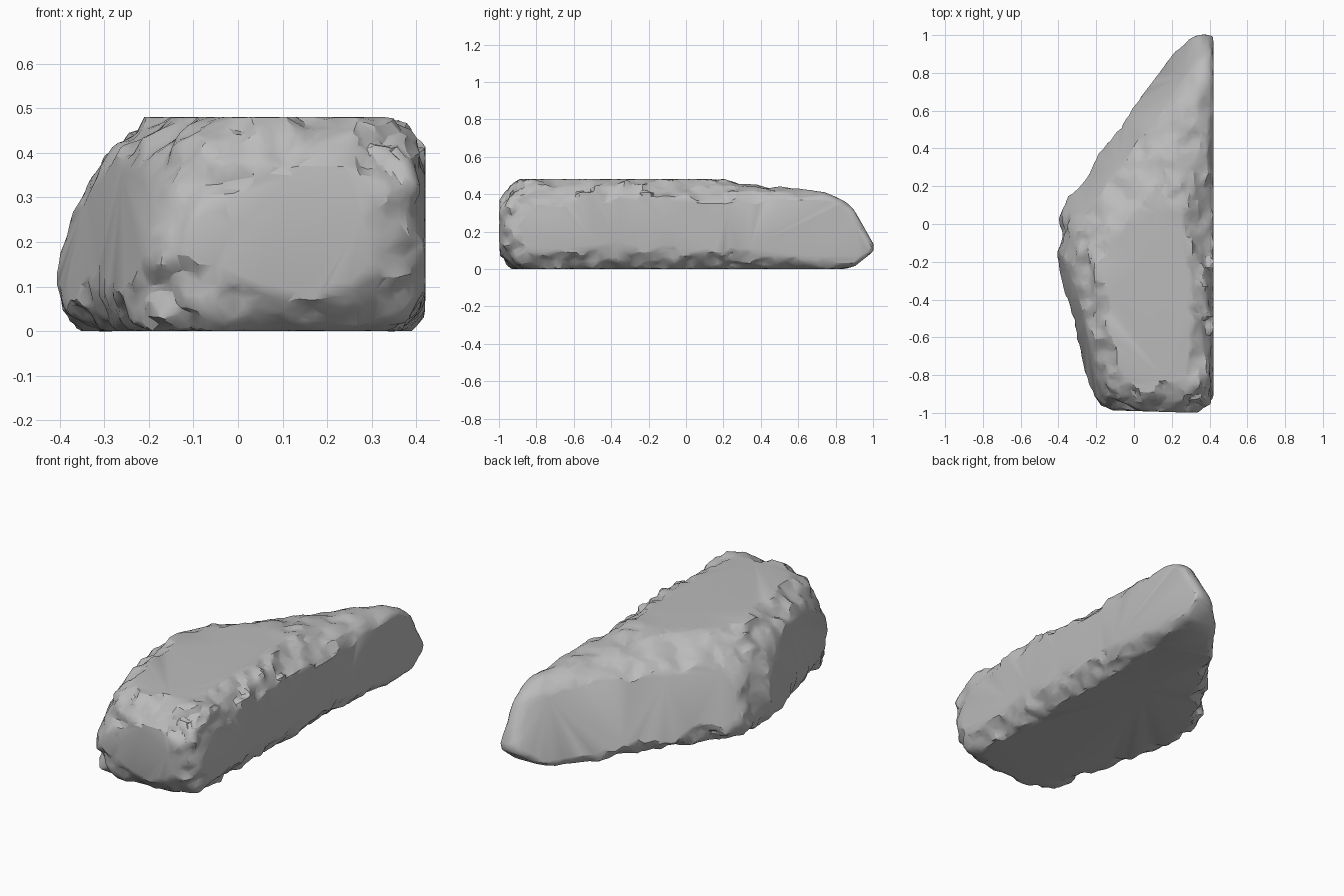
import bpy, bmesh
from mathutils import Vector, noise

cube = bpy.data.objects.get("Cube")
if cube:
    bpy.data.objects.remove(cube, do_unlink=True)

# Stone colour
stone = bpy.data.materials.new("stone_grey")
stone.use_nodes = True
stone.diffuse_color = (0.5, 0.5, 0.5, 1)
stone.node_tree.nodes["Principled BSDF"].inputs["Base Color"].default_value = (0.5, 0.5, 0.5, 1)

# Main cleaved faces: outward normal and a point on the face
PLANES = [(Vector(n).normalized(), Vector(p)) for n, p in [
    ((0, 0, 1), (0, 0, 0.48)),                   # top
    ((0, 0, -1), (0, 0, 0)),                     # bottom
    ((1, 0, 0), (0.42, 0, 0)),                   # straight left side
    ((-0.03, -1, 0), (0, -0.99, 0)),             # front end
    ((-0.97, -0.24, 0.21), (-0.425, -0.1, 0.1)),  # right side, front part
    ((-0.8, 0.6, 0.41), (-0.425, 0.02, 0.1)),     # right side, back part
    ((0, 0.28, 0.96), (0, 0.5, 0.48)),           # sloping tail
    ((0, 0.87, 0.49), (0, 1.01, 0.12)),          # back tip
    ((0, 0.62, -0.78), (0, 1.01, 0.1)),          # underside of the tip
]]

# Sharp block cut out of a box by the main faces
bm = bmesh.new()
bmesh.ops.create_cube(bm, size=4)
for n, p in PLANES:
    cut = bmesh.ops.bisect_plane(bm, geom=bm.verts[:] + bm.edges[:] + bm.faces[:],
                                 plane_co=p, plane_no=n, clear_outer=True)
    rim = [e for e in cut["geom_cut"] if isinstance(e, bmesh.types.BMEdge)]
    bmesh.ops.contextual_create(bm, geom=rim)
bmesh.ops.recalc_face_normals(bm, faces=bm.faces[:])
mesh = bpy.data.meshes.new("rock")
bm.to_mesh(mesh)
bm.free()
rock = bpy.data.objects.new("rock", mesh)
bpy.context.collection.objects.link(rock)
bpy.context.view_layer.objects.active = rock
rock.select_set(True)

# Even fine mesh for weathering
remesh = rock.modifiers.new("even_mesh", "REMESH")
remesh.mode = "VOXEL"
remesh.voxel_size = 0.02
bpy.ops.object.modifier_apply(modifier="even_mesh")


def wear(q):
    """Edge radius, and how far the worn shell stands outside the flats."""
    tip = min(max((q.y - 0.3) / 0.6, 0), 1)
    r = (0.2 + 0.12 * q.z) * (1 - 0.75 * tip)
    chips = noise.noise(q * 8) * 0.09 + noise.noise(q * 17) * 0.06
    return r, r * (0.11 + chips)


def weather(p):
    """Wear the edges to an uneven round, leaving the flats untouched."""
    q = p.copy()
    for _ in range(12):
        r, shell = wear(q)
        near = [(max((q - o).dot(n) + r - shell, 0), n) for n, o in PLANES]
        length = sum(d * d for d, n in near) ** 0.5
        if length <= r:
            break
        slope = sum((n * d for d, n in near), Vector()) / length
        q -= slope * 0.8 * (length - r) / max(slope.length_squared, 0.4)
    return q


for v in rock.data.vertices:
    v.co = weather(v.co)

# Merge the flats into large faces and simplify the chips
simplify = rock.modifiers.new("simplify", "DECIMATE")
simplify.ratio = 0.2
bpy.ops.object.modifier_apply(modifier="simplify")

rock.data.materials.clear()
rock.data.materials.append(stone)
bpy.ops.object.shade_smooth_by_angle(angle=0.42)
